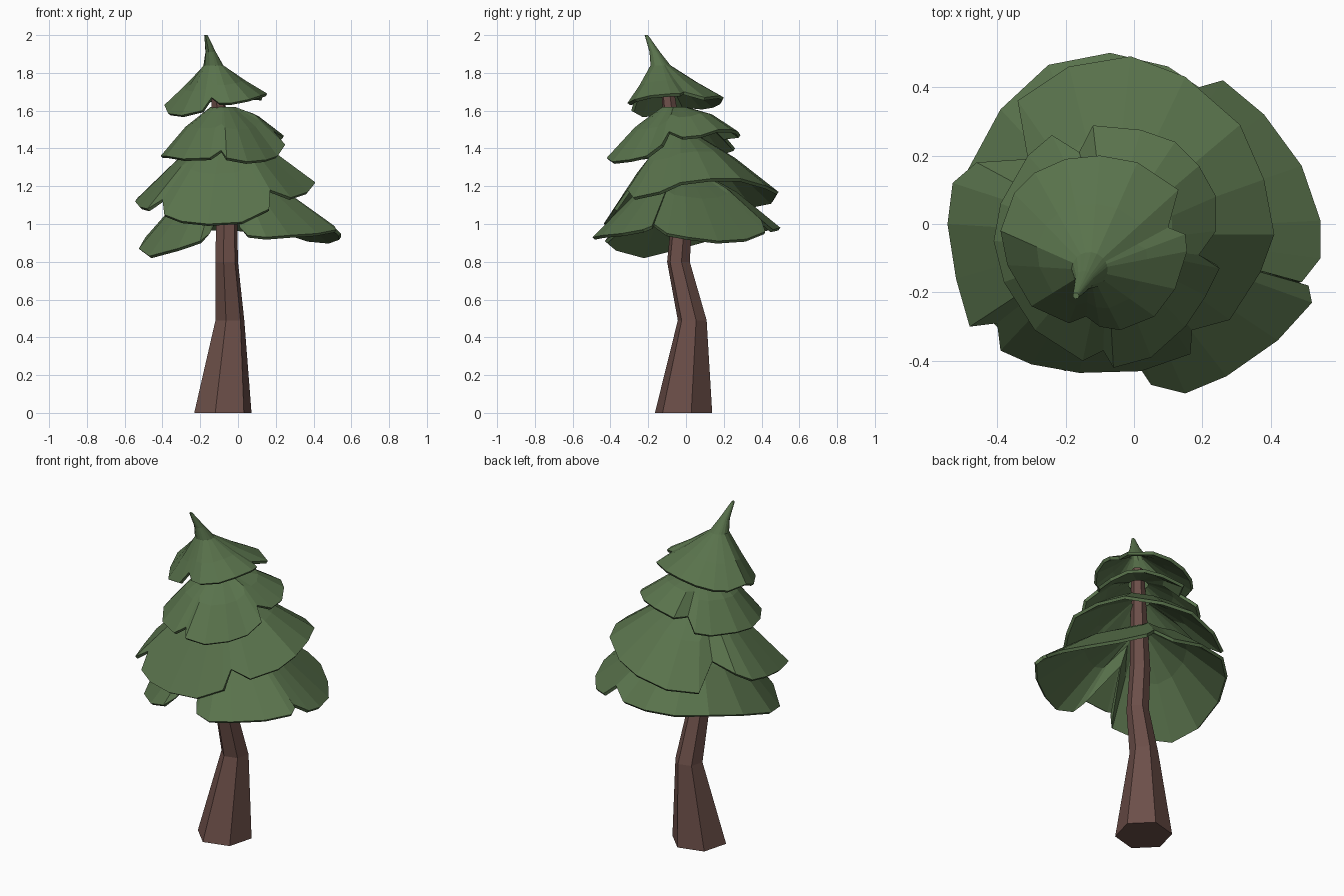
import bpy, bmesh
from math import cos, sin, radians
from mathutils import Vector


def material(name, color):
    m = bpy.data.materials.new(name)
    m.diffuse_color = (*color, 1)
    return m


GREEN = material("needles", (0.10, 0.17, 0.072))
BROWN = material("bark", (0.15, 0.078, 0.066))


def loft(name, rings, mat, cap_first=False, cap_last=False):
    """Join closed rings of equal length into one flat-shaded mesh."""
    bm = bmesh.new()
    rows = [[bm.verts.new(p) for p in ring] for ring in rings]
    n = len(rows[0])
    for a, b in zip(rows, rows[1:]):
        for i in range(n):
            j = (i + 1) % n
            bm.faces.new((a[i], b[i], b[j], a[j]))
    if cap_first:
        bm.faces.new(rows[0])
    if cap_last:
        bm.faces.new(rows[-1][::-1])
    mesh = bpy.data.meshes.new(name)
    bm.to_mesh(mesh)
    bm.free()
    mesh.materials.append(mat)
    ob = bpy.data.objects.new(name, mesh)
    bpy.context.collection.objects.link(ob)
    return ob


def skirt(name, cores, bulge, edge, cap=False):
    """Branch tier: small core rings (x, y, z, r) flaring to a lobed edge."""
    edge = [Vector(p) for p in reversed(edge)]
    rings = []
    for x, y, z, r in cores:
        c = Vector((x, y, z))
        ring = []
        for p in edge:
            d = p - c
            d.z = 0
            ring.append(c + d.normalized() * r)
        rings.append(ring)
    rings.append([a.lerp(p, 0.5) + Vector((0, 0, bulge))
                  for a, p in zip(rings[-1], edge)])
    rings.append(edge)
    ob = loft(name, rings, GREEN, cap_first=cap)
    mod = ob.modifiers.new("thickness", "SOLIDIFY")
    mod.thickness = 0.018
    mod.offset = -1
    return ob


# Bent six-sided trunk: centre x, y, height, radius (top to bottom)
trunk = [(-0.11, -0.10, 1.73, 0.035), (-0.06, -0.02, 1.05, 0.057),
         (-0.06, -0.04, 0.80, 0.062), (-0.043, 0.033, 0.49, 0.079),
         (-0.08, -0.013, 0.0, 0.157)]
loft("trunk", [[(x + r * cos(radians(15 + 60 * k)), y + r * sin(radians(15 + 60 * k)), z)
                for k in range(6)] for x, y, z, r in trunk], BROWN, True, True)

# Pointed cap with a bent tip
skirt("top_branches",
      [(-0.17, -0.21, 2.0, 0.009), (-0.145, -0.165, 1.91, 0.028),
       (-0.13, -0.135, 1.84, 0.053)], -0.005,
      [(-0.39, -0.02, 1.63), (-0.35, 0.09, 1.62), (-0.29, 0.15, 1.63),
       (-0.20, 0.19, 1.65), (-0.10, 0.20, 1.67), (0.01, 0.18, 1.68),
       (0.13, 0.10, 1.67), (0.10, -0.01, 1.70), (0.15, -0.03, 1.69),
       (0.155, -0.08, 1.69), (0.12, -0.19, 1.68), (0.06, -0.27, 1.66),
       (-0.04, -0.31, 1.64), (-0.10, -0.30, 1.64), (-0.14, -0.27, 1.67),
       (-0.19, -0.29, 1.60), (-0.30, -0.24, 1.575), (-0.37, -0.12, 1.585)], cap=True)

# Upper tier
skirt("upper_branches", [(-0.08, -0.06, 1.62, 0.065)], 0.025,
      [(-0.41, -0.05, 1.36), (-0.39, 0.06, 1.37), (-0.31, 0.20, 1.38),
       (-0.24, 0.26, 1.40), (-0.16, 0.21, 1.46), (-0.12, 0.288, 1.47),
       (0.02, 0.275, 1.49), (0.12, 0.24, 1.50), (0.19, 0.17, 1.50),
       (0.24, 0.08, 1.47), (0.24, -0.02, 1.46), (0.19, -0.09, 1.49),
       (0.25, -0.13, 1.42), (0.21, -0.21, 1.36), (0.15, -0.30, 1.34),
       (0.05, -0.39, 1.33), (-0.06, -0.42, 1.35), (-0.09, -0.37, 1.39),
       (-0.15, -0.40, 1.35), (-0.29, -0.31, 1.345), (-0.38, -0.17, 1.36)])

# Middle tier
skirt("middle_branches", [(-0.07, -0.03, 1.49, 0.06)], 0.02,
      [(-0.545, 0.0, 1.12), (-0.53, 0.12, 1.14), (-0.46, 0.18, 1.18),
       (-0.31, 0.19, 1.22), (-0.34, 0.36, 1.10), (-0.19, 0.46, 1.12),
       (-0.01, 0.49, 1.17), (0.15, 0.43, 1.20), (0.31, 0.29, 1.24),
       (0.38, 0.13, 1.24), (0.41, -0.03, 1.22), (0.37, -0.14, 1.17),
       (0.28, -0.28, 1.14), (0.17, -0.31, 1.18), (0.165, -0.38, 1.08),
       (0.02, -0.43, 1.01), (-0.16, -0.435, 1.00), (-0.30, -0.41, 1.015),
       (-0.39, -0.37, 1.05), (-0.40, -0.29, 1.13), (-0.48, -0.30, 1.08),
       (-0.52, -0.16, 1.09)])

# Lowest tier: left/back lobe, right lobe and front right lobe
skirt("lower_branches", [(-0.06, -0.02, 1.30, 0.055)], 0.03,
      [(-0.525, -0.07, 0.87), (-0.49, 0.15, 0.93), (-0.39, 0.335, 0.97),
       (-0.25, 0.465, 0.98), (-0.07, 0.50, 0.98), (0.10, 0.46, 0.97),
       (0.19, 0.40, 1.02), (0.26, 0.42, 0.96), (0.38, 0.32, 0.92),
       (0.49, 0.17, 0.91), (0.545, 0.01, 0.93), (0.545, -0.10, 0.95),
       (0.49, -0.17, 1.00), (0.38, -0.14, 1.06), (0.51, -0.18, 0.99),
       (0.52, -0.23, 0.97), (0.42, -0.34, 0.95), (0.27, -0.445, 0.94),
       (0.15, -0.495, 0.93), (0.05, -0.47, 0.94), (0.01, -0.41, 0.98),
       (-0.05, -0.18, 1.14), (-0.15, -0.38, 0.95), (-0.20, -0.43, 0.91),
       (-0.32, -0.38, 0.87), (-0.47, -0.23, 0.83)])
